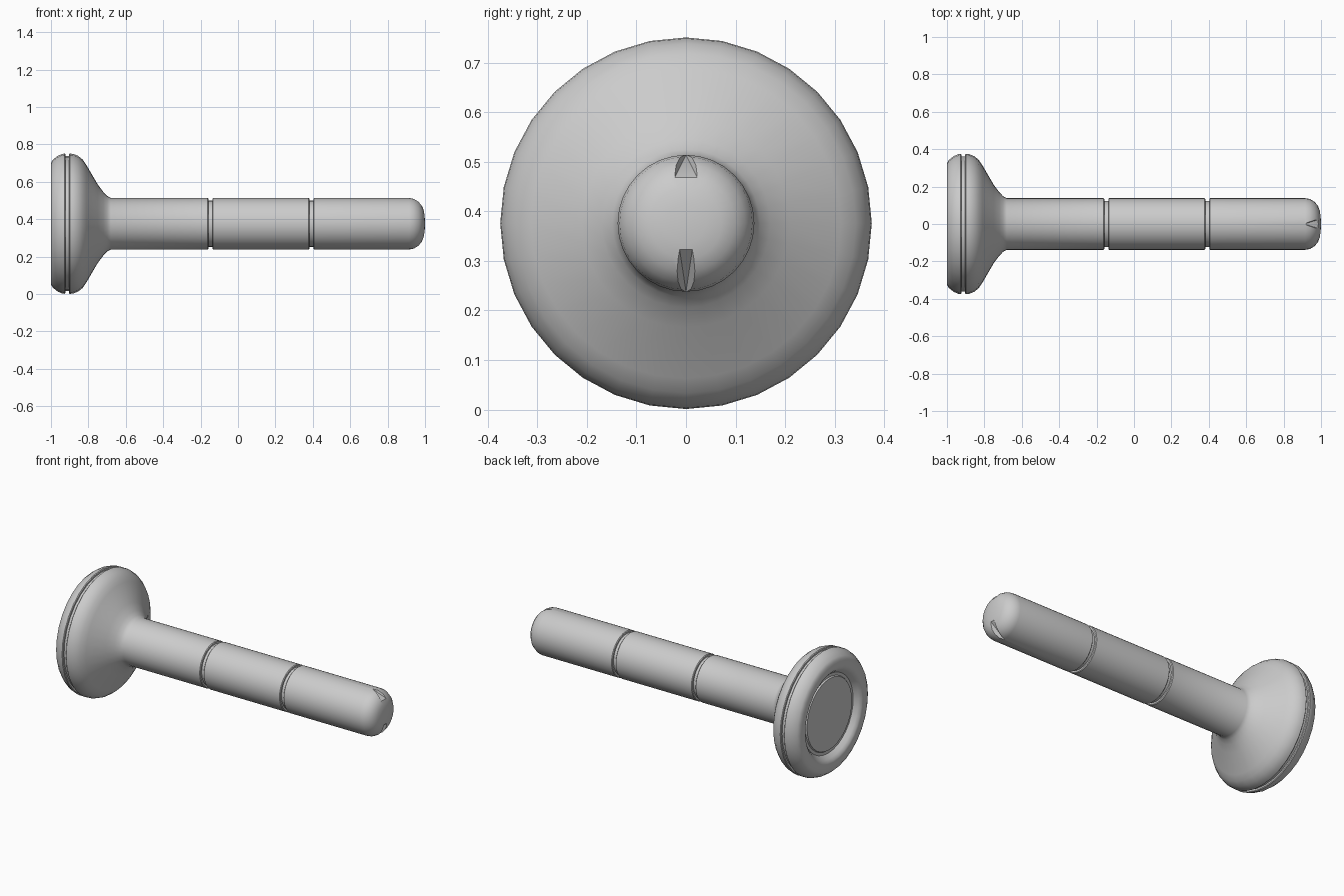
import bpy, bmesh
from math import radians
from mathutils import Vector, Matrix

cube = bpy.data.objects.get("Cube")
if cube:
    bpy.data.objects.remove(cube, do_unlink=True)

AXIS_Z = 0.376
SHAFT_R = 0.138

grey = bpy.data.materials.new("light_grey")
grey.use_nodes = True
grey.diffuse_color = (0.6, 0.6, 0.6, 1)
grey.node_tree.nodes["Principled BSDF"].inputs["Base Color"].default_value = (0.6, 0.6, 0.6, 1)


def add_object(name, bm):
    bmesh.ops.recalc_face_normals(bm, faces=bm.faces)
    mesh = bpy.data.meshes.new(name)
    bm.to_mesh(mesh)
    bm.free()
    mesh.materials.append(grey)
    obj = bpy.data.objects.new(name, mesh)
    bpy.context.collection.objects.link(obj)
    return obj


def lathe(name, profile, steps=32):
    """Spin (x, radius) points round the long axis."""
    bm = bmesh.new()
    verts = [bm.verts.new((x, 0, AXIS_Z + r)) for x, r in profile]
    edges = [bm.edges.new(pair) for pair in zip(verts, verts[1:])]
    bmesh.ops.spin(bm, geom=verts + edges, cent=(0, 0, AXIS_Z), axis=(1, 0, 0),
                   angle=radians(360), steps=steps, use_duplicate=False)
    bmesh.ops.remove_doubles(bm, verts=bm.verts, dist=0.0005)
    return add_object(name, bm)


def groove(x, r, width=0.022, depth=0.014, lip=0.004):
    """Profile points of a narrow ring groove with softened lips."""
    h = width / 2
    return [(x - h - lip, r), (x - h, r - lip), (x - h, r - depth),
            (x + h, r - depth), (x + h, r - lip), (x + h + lip, r)]


# Body: recessed end disc, rounded flared head, grooved shaft, rounded tip
recess = [(-0.97, 0), (-0.97, 0.217), (-0.962, 0.222), (-0.962, 0.24), (-0.985, 0.258), (-0.997, 0.272)]
rim = [(-1, 0.285), (-1, 0.325), (-0.99, 0.342), (-0.965, 0.362), (-0.94, 0.373)]
flare = [(-0.88, 0.373), (-0.855, 0.363), (-0.83, 0.343), (-0.81, 0.313),
         (-0.75, 0.21), (-0.72, 0.17), (-0.7, 0.149), (-0.68, SHAFT_R)]
tip = [(0.915, SHAFT_R), (0.94, 0.134), (0.965, 0.119), (0.983, 0.098), (0.993, 0.072), (0.998, 0.04), (1, 0)]
body = lathe("torch_body", recess + rim + groove(-0.913, 0.375, 0.02) + flare
             + groove(-0.148, SHAFT_R) + groove(0.392, SHAFT_R) + tip)


# Tapered notches cut into the tip, above and below
def notch_cutter(name, end_radius, end_x, floor_half, side):
    start = Vector((0.91, 0, SHAFT_R))
    end = Vector((end_x, 0, end_radius))
    far = start + (end - start) * 1.3
    bm = bmesh.new()
    points = [start]
    for s in (-1, 1):
        points += [far + Vector((0, s * floor_half * 1.3, 0)),
                   Vector((far.x, s * 0.05, 0.17))]
    points.append(Vector((start.x, 0, 0.17)))
    for p in points:
        bm.verts.new((p.x, p.y, AXIS_Z + side * p.z))
    bmesh.ops.convex_hull(bm, input=bm.verts)
    cutter = add_object(name, bm)
    cutter.hide_render = True
    cutter.hide_viewport = True
    cut = body.modifiers.new(name, "BOOLEAN")
    cut.operation = "DIFFERENCE"
    cut.solver = "EXACT"
    cut.object = cutter
    return cutter


cutters = [notch_cutter("upper_notch_cutter", 0.094, 0.982, 0.022, 1),
           notch_cutter("lower_notch_cutter", 0.052, 0.997, 0.013, -1)]

# Apply the cuts, drop the cutters, then shade
bpy.context.view_layer.objects.active = body
body.select_set(True)
for name in [m.name for m in body.modifiers]:
    bpy.ops.object.modifier_apply(modifier=name)
for cutter in cutters:
    bpy.data.objects.remove(cutter, do_unlink=True)
bpy.ops.object.shade_smooth_by_angle(angle=radians(32))
